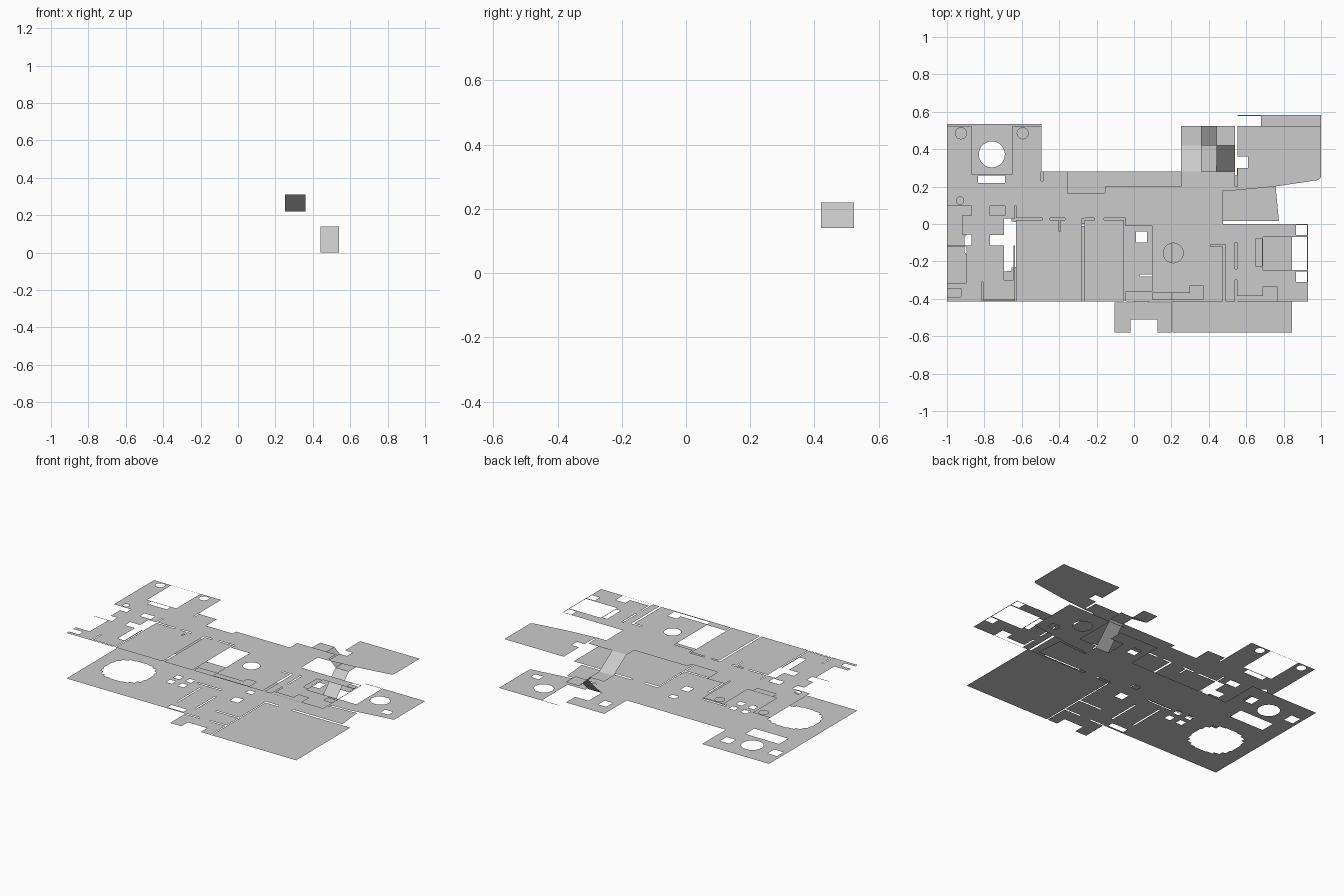
import bpy, math
from mathutils import Vector
from mathutils.geometry import delaunay_2d_cdt

TOP = 0.31   # height of the upper floor


def rect(x0, y0, x1, y1):
    return [(x0, y0), (x1, y0), (x1, y1), (x0, y1)]


def disc(x, y, rx, ry=None, n=20):
    ry = ry or rx
    return [(x + rx * math.cos(2 * math.pi * i / n),
             y + ry * math.sin(2 * math.pi * i / n)) for i in range(n)]


def stepped_disc(x, y, rx, ry, steps=5):
    # rounded opening with a stair-stepped rim
    quarter = []
    for i in range(steps):
        a, b = (math.pi / 2 * (i + k) / steps for k in (0.1, 0.9))
        quarter += [(math.cos(a), math.sin(a)), (math.cos(a), math.sin(b))]
    q2 = [(-u, v) for u, v in reversed(quarter)]
    q3 = [(-u, -v) for u, v in quarter]
    q4 = [(u, -v) for u, v in reversed(quarter)]
    return [(x + rx * u, y + ry * v) for u, v in quarter + q2 + q3 + q4]


def mesh_object(name, verts, faces):
    me = bpy.data.meshes.new(name)
    me.from_pydata(verts, [], faces)
    me.update()
    ob = bpy.data.objects.new(name, me)
    bpy.context.collection.objects.link(ob)
    return ob


def floor(name, z, solids, holes):
    # triangulated sheet: union of the solids minus the holes
    pts, loops = [], []
    for poly in solids + holes:
        loops.append(list(range(len(pts), len(pts) + len(poly))))
        pts += [Vector(p) for p in poly]
    v, _, f, _, _, src = delaunay_2d_cdt(pts, [], loops, 0, 1e-5)
    n = len(solids)
    keep = [t for t, s in zip(f, src) if s and max(s) < n]
    used = sorted({i for t in keep for i in t})
    idx = {i: k for k, i in enumerate(used)}
    return mesh_object(name, [(v[i].x, v[i].y, z) for i in used],
                       [[idx[i] for i in t] for t in keep])


# ---- lower floor ----
lower_rooms = [
    rect(-1, -0.415, 0.21, 0.28),
    rect(-1, 0.2, -0.495, 0.535),
    rect(-0.105, -0.58, 0.2, -0.4),
    rect(0.207, -0.58, 0.845, 0.0),
    rect(0.2, 0.015, 0.54, 0.28),
    [(0.5, 0.015), (0.775, 0.015), (0.757, 0.2), (0.5, 0.18)],
    rect(0.25, 0.27, 0.44, 0.52), rect(0.43, 0.42, 0.54, 0.52),
    [(0.55, 0.2), (0.68, 0.205), (1, 0.25), (1, 0.582), (0.68, 0.582), (0.68, 0.3), (0.55, 0.3)],
    rect(0.553, 0.577, 0.69, 0.582), rect(0.53, 0.19, 0.57, 0.26),
    rect(0.3, -0.01, 0.4, 0.03),
]
lower_holes = [
    stepped_disc(-0.745, -0.11, 0.16, 0.15),            # large round rug table
    disc(-0.76, 0.372, 0.07), rect(-0.885, 0.165, -0.63, 0.262),
    rect(-0.975, 0.345, -0.905, 0.415), rect(-0.63, 0.365, -0.56, 0.435),
    rect(-0.02, -0.6, 0.125, -0.51),                    # porch notch
    rect(-0.25, -0.4, -0.13, -0.36),
    rect(0.01, -0.1, 0.07, -0.04), rect(0.02, 0.05, 0.07, 0.09),
    rect(0.3, 0.36, 0.36, 0.43),
    disc(0.77, 0.43, 0.065, 0.06, 10), rect(0.87, 0.29, 0.93, 0.34),
    # thin wall gaps
    rect(0.2, -0.58, 0.207, 0.0), rect(0.2, 0.0, 0.3, 0.015),
    rect(-0.1, -0.32, -0.09, -0.1), rect(-0.3, -0.01, -0.12, 0.0),
    rect(-0.105, -0.42, 0.0, -0.41), rect(0.08, -0.42, 0.2, -0.41),
    rect(-0.25, -0.3, -0.24, -0.05), rect(0.03, -0.28, 0.2, -0.27),
]
lower_holes += [rect(-0.4 + sx - 0.022, -0.045 + sy - 0.022, -0.4 + sx + 0.022, -0.045 + sy + 0.022)
                for sx in (-0.045, 0.045) for sy in (-0.04, 0.04)]   # seats
floor("lower_floor", 0, lower_rooms, lower_holes)

# ---- upper floor ----
upper_rooms = [
    rect(-1, -0.415, 0.475, 0.2),
    rect(-1, 0.15, -0.495, 0.525), rect(-0.5, 0.15, -0.355, 0.28),
    rect(0.25, 0.19, 0.54, 0.28),
    rect(0.4, -0.415, 0.93, 0.0),
    [(0.475, 0.18), (0.54, 0.18), (0.75, 0.2), (0.985, 0.235), (1, 0.25), (1, 0.525), (0.553, 0.525), (0.553, 0.2), (0.475, 0.2)],
]
upper_furniture = [
    rect(-0.87, 0.265, -0.65, 0.523), rect(-0.835, 0.22, -0.69, 0.26),
    disc(-0.925, 0.485, 0.03), disc(-0.595, 0.485, 0.03), disc(-0.93, 0.125, 0.02, n=12),
    rect(-1.01, -0.115, -0.92, 0.095), rect(-0.93, 0.045, -0.87, 0.095),
    rect(-0.93, -0.115, -0.87, -0.055),
    rect(-1.01, -0.315, -0.895, -0.12), rect(-1.01, -0.39, -0.925, -0.345),
    rect(-0.77, 0.045, -0.69, 0.095), rect(-0.695, -0.06, -0.63, 0.03),
    rect(-0.77, -0.115, -0.63, -0.06), rect(-0.695, -0.3, -0.645, -0.115),
    rect(-0.045, -0.36, 0.095, -0.01),                  # counter
    disc(0.21, -0.155, 0.053),
    rect(0.1, -0.405, 0.37, -0.37), rect(0.3, -0.37, 0.37, -0.33),
    rect(0.69, -0.245, 0.925, -0.07), rect(0.65, -0.225, 0.685, -0.08),
    rect(0.865, -0.06, 0.925, -0.005), rect(0.865, -0.31, 0.925, -0.255),
    rect(0.55, -0.413, 0.765, -0.385), rect(0.69, -0.385, 0.765, -0.335),
    rect(0.55, 0.3, 0.61, 0.36),
]
upper_walls = [
    rect(-0.355, 0.165, -0.155, 0.3),                   # open stairwell
    rect(-0.497, 0.23, -0.487, 0.28),
    rect(-0.637, -0.415, -0.63, 0.1), rect(-0.63, 0.022, -0.49, 0.032),
    rect(-0.45, 0.022, -0.37, 0.032), rect(-0.4, -0.04, -0.393, 0.022),
    rect(-0.278, -0.415, -0.265, 0.03), rect(-0.265, 0.022, -0.21, 0.032),
    rect(-0.16, 0.022, -0.045, 0.032), rect(-0.053, -0.415, -0.045, 0.022),
    rect(-0.815, -0.41, -0.64, -0.405), rect(-0.815, -0.405, -0.808, -0.31),
    rect(0.475, -0.415, 0.49, -0.12), rect(0.41, -0.12, 0.49, -0.11),
    rect(0.54, -0.24, 0.55, -0.1), rect(0.54, -0.415, 0.55, -0.3),
    rect(0.54, 0.2, 0.553, 0.28),
]
floor("upper_floor", TOP, upper_rooms, upper_furniture + upper_walls)

# ---- turning staircase: each step is (x0, y0, x1, y1) with four corner heights ----
X0, X1, X2, X3 = 0.252, 0.36, 0.44, 0.54
Y0, Y1, Y2 = 0.28, 0.42, 0.523
LOW, HIGH = 0.14, 0.22
stairs = {
    "lower_ramp": (X2, Y0, X3, Y1, (0, 0, LOW, LOW)),
    "first_landing": (X2, Y1, X3, Y2, (LOW,) * 4),
    "middle_ramp": (X1, Y1, X2, Y2, (HIGH, LOW, LOW, HIGH)),
    "second_landing": (X0, Y1, X1, Y2, (HIGH,) * 4),
    "upper_ramp": (X0, Y0, X1, Y1, (TOP, TOP, HIGH, HIGH)),
}
for name, (x0, y0, x1, y1, hs) in stairs.items():
    mesh_object(name, [(x, y, h) for (x, y), h in zip(rect(x0, y0, x1, y1), hs)], [(0, 1, 2, 3)])
